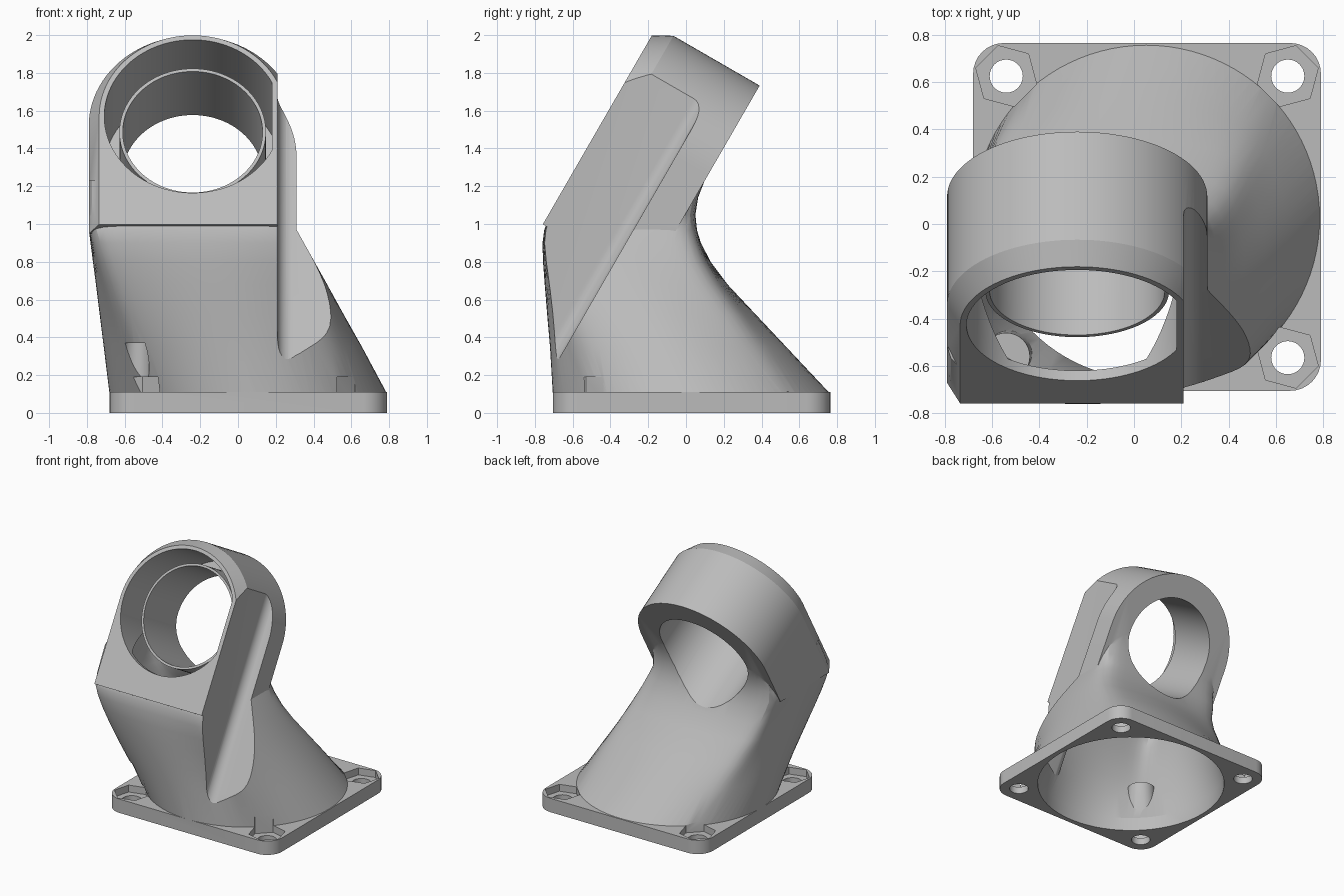
import bpy, bmesh, math
from mathutils import Matrix, Vector

cube = bpy.data.objects.get("Cube")
if cube:
    bpy.data.objects.remove(cube)

grey = bpy.data.materials.new("plain grey")
grey.use_nodes = True
colour = (0.5, 0.5, 0.5, 1)
grey.diffuse_color = colour
grey.node_tree.nodes["Principled BSDF"].inputs["Base Color"].default_value = colour

# Frame of the tilted head: local y climbs its front face, local z points out of it
HEAD = Matrix.Translation((-0.24, -0.428, 1.57)) @ Matrix.Rotation(math.radians(60), 4, 'X')
PLATE_X, PLATE_Y = 0.055, 0.03
FLAT = Matrix.Identity(4)


def loft(name, rings, matrix=FLAT, floor=None):
    """Skin a list of equal rings into a closed solid, optionally cut off below a height."""
    bm = bmesh.new()
    rows = [[bm.verts.new(matrix @ Vector(p)) for p in ring] for ring in rings]
    n = len(rows[0])
    for a, b in zip(rows, rows[1:]):
        for i in range(n):
            j = (i + 1) % n
            bm.faces.new((a[i], a[j], b[j], b[i]))
    bm.faces.new(rows[0][::-1])
    bm.faces.new(rows[-1])
    if floor is not None:
        cut = bmesh.ops.bisect_plane(bm, geom=bm.verts[:] + bm.edges[:] + bm.faces[:],
                                     plane_co=(0, 0, floor), plane_no=(0, 0, 1), clear_inner=True)
        bmesh.ops.edgeloop_fill(bm, edges=[e for e in cut["geom_cut"] if isinstance(e, bmesh.types.BMEdge)])
    bmesh.ops.recalc_face_normals(bm, faces=bm.faces[:])
    mesh = bpy.data.meshes.new(name)
    bm.to_mesh(mesh)
    bm.free()
    mesh.materials.append(grey)
    obj = bpy.data.objects.new(name, mesh)
    bpy.context.collection.objects.link(obj)
    return obj


def circle(r, z, x=0, y=0, n=96, turn=0.0):
    angles = [turn + math.tau * i / n for i in range(n)]
    return [(x + r * math.cos(a), y + r * math.sin(a), z) for a in angles]


def cylinder(name, r, z0, z1, x=0, y=0, n=96, turn=0.0, matrix=FLAT, r1=None):
    top = r if r1 is None else r1
    return loft(name, [circle(r, z0, x, y, n, turn), circle(top, z1, x, y, n, turn)], matrix)


def combine(target, operation, *tools):
    for tool in tools:
        mod = target.modifiers.new("combine", 'BOOLEAN')
        mod.operation, mod.solver, mod.object = operation, 'EXACT', tool
        bpy.context.view_layer.objects.active = target
        bpy.ops.object.modifier_apply(modifier=mod.name)
        bpy.data.objects.remove(tool)


def rounded_square(half, r, z):
    ring = []
    for k in range(4):
        centre = Vector((half - r, half - r, 0))
        for i in range(9):
            a = math.radians(90 * i / 8)
            p = Matrix.Rotation(math.pi / 2 * k, 4, 'Z') @ (centre + Vector((math.cos(a), math.sin(a), 0)) * r)
            ring.append((p.x + PLATE_X, p.y + PLATE_Y, z))
    return ring


def section(z, x0, x1, y0, y1, square, inset=0.0):
    """Duct cross-section blending from an ellipse to a rounded rectangle."""
    ring, power = [], 9
    for i in range(96):
        a = math.tau * i / 96
        c, s = math.cos(a), math.sin(a)
        box = (abs(c) ** power + abs(s) ** power) ** (-1 / power)
        r = 1 + (box - 1) * square
        ring.append(((x0 + x1) / 2 + ((x1 - x0) / 2 - inset) * c * r,
                     (y0 + y1) / 2 + ((y1 - y0) / 2 - inset) * s * r, z))
    return ring


def slot(r, z, length):
    """Round-topped outline with straight sides running down."""
    arc = [(r * math.cos(math.pi * i / 48), r * math.sin(math.pi * i / 48), z) for i in range(49)]
    return arc + [(-r, -length, z), (r, -length, z)]


def side_block(name, x, z, r):
    """Long block with one rounded edge, for the flat recess on the left side."""
    outline = [(2, z), (2, 1), (x, 1)]
    for i in range(9):
        a = math.radians(180 + 90 * i / 8)
        outline.append((x + r + r * math.cos(a), z + r + r * math.sin(a)))
    return loft(name, [[(px, y, pz) for px, pz in outline] for y in (-2.5, 1.2)], HEAD)


# Duct rows: height, x range, y range, squareness
ROWS = [
    (0.10, -0.68, 0.79, -0.705, 0.765, 0.0),
    (0.35, -0.711, 0.656, -0.72, 0.53, 0.25),
    (0.52, -0.732, 0.56, -0.735, 0.37, 0.45),
    (0.68, -0.752, 0.472, -0.748, 0.22, 0.65),
    (0.80, -0.768, 0.405, -0.757, 0.13, 0.8),
    (0.90, -0.781, 0.349, -0.76, 0.08, 0.92),
    (0.97, -0.79, 0.31, -0.75, 0.058, 1.0),
    (1.05, -0.79, 0.31, -0.72, 0.05, 1.0),
    (1.14, -0.79, 0.31, -0.67, 0.065, 1.0),
    (1.23, -0.79, 0.31, -0.62, 0.1, 1.0),
]

# Outer solid: mounting plate, leaning duct and chamfered head
body = loft("fan_duct_mount", [rounded_square(0.735, 0.13, z) for z in (0, 0.11)])
duct = loft("duct", [section(*row) for row in ROWS])
head = loft("head", [slot(0.495, 0, 0.66), slot(0.55, -0.1, 0.66), slot(0.55, -0.627, 0.66)], HEAD, floor=0.95)
combine(body, 'UNION', duct, head)
combine(body, 'DIFFERENCE', side_block("side_recess", 0.45, -0.43, 0.07))

# Air cavity: inside of the duct plus the front bore, leaving the sleeve and walls
cavity = loft("cavity", [circle(0.70, -0.02, PLATE_X, PLATE_Y)]
              + [section(*row, inset=0.05) for row in ROWS])
combine(cavity, 'UNION', cylinder("front_bore", 0.468, -0.56, 0.1, matrix=HEAD))
combine(cavity, 'DIFFERENCE',
        side_block("side_wall", 0.42, -0.46, 0.07),
        cylinder("sleeve", 0.388, -1.2, -0.166, matrix=HEAD),
        cylinder("screw_boss", 0.13, -0.1, 0.44, -0.54, -0.56, 32, r1=0.1))
combine(body, 'DIFFERENCE', cavity, cylinder("sleeve_hole", 0.37, -1.3, 0.2, matrix=HEAD))

# Screw holes with hexagonal nut pockets at the four corners
for sx in (-1, 1):
    for sy in (-1, 1):
        x, y = PLATE_X + 0.595 * sx, PLATE_Y + 0.595 * sy
        turn = math.radians(45 if sx * sy < 0 else 15)
        combine(body, 'DIFFERENCE',
                cylinder("screw_hole", 0.07, -0.1, 0.37, x, y, 32),
                cylinder("nut_pocket", 0.133, 0.055, 0.19, x, y, 6, turn))

# Smooth curved walls, crisp edges
bpy.ops.object.select_all(action='DESELECT')
body.select_set(True)
bpy.context.view_layer.objects.active = body
bpy.ops.object.shade_smooth_by_angle(angle=math.radians(25))
